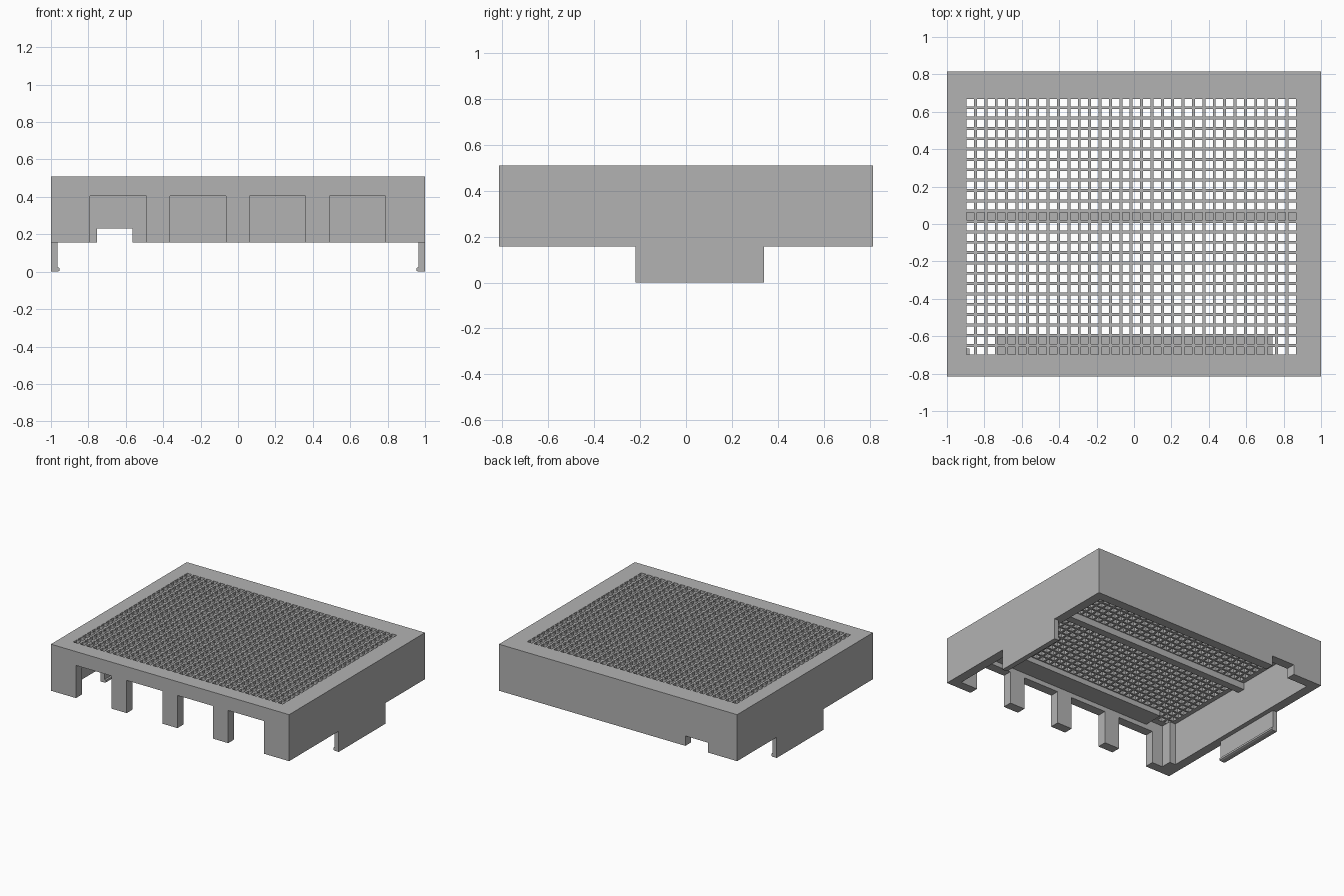
import bpy
import bmesh
from mathutils import Matrix, Vector

if "Cube" in bpy.data.objects:
    bpy.data.objects.remove(bpy.data.objects["Cube"], do_unlink=True)

grey = bpy.data.materials.new("plain grey")
grey.use_nodes = True
grey.diffuse_color = (0.45, 0.45, 0.45, 1)
grey.node_tree.nodes["Principled BSDF"].inputs["Base Color"].default_value = (0.45, 0.45, 0.45, 1)


def make(name, bm):
    bmesh.ops.recalc_face_normals(bm, faces=bm.faces)
    mesh = bpy.data.meshes.new(name)
    bm.to_mesh(mesh)
    bm.free()
    mesh.materials.append(grey)
    ob = bpy.data.objects.new(name, mesh)
    bpy.context.collection.objects.link(ob)
    return ob


def boxes(name, spans):
    """One mesh of boxes, each given by its low and high corner."""
    bm = bmesh.new()
    for low, high in spans:
        low, high = Vector(low), Vector(high)
        place = Matrix.Translation((low + high) / 2) @ Matrix.Diagonal((high - low).to_4d())
        bmesh.ops.create_cube(bm, size=1, matrix=place)
    return make(name, bm)


def profile_along_x(name, points, x0, x1, axes="yz"):
    """Extrude an outline of (y, z) points from x0 to x1."""
    bm = bmesh.new()
    face = bm.faces.new([bm.verts.new((x0, y, z)) for y, z in points])
    new = bmesh.ops.extrude_face_region(bm, geom=[face])["geom"]
    verts = [v for v in new if isinstance(v, bmesh.types.BMVert)]
    bmesh.ops.translate(bm, verts=verts, vec=(x1 - x0, 0, 0))
    return make(name, bm)


def cut(target, cutter):
    cutter.hide_render = True
    mod = target.modifiers.new("cut", "BOOLEAN")
    mod.operation, mod.solver, mod.object = "DIFFERENCE", "EXACT", cutter
    bpy.context.view_layer.objects.active = target
    bpy.ops.object.modifier_apply(modifier=mod.name)
    bpy.data.objects.remove(cutter, do_unlink=True)


D, TOP, RIM, CEIL = 0.815, 0.51, 0.157, 0.48
LEG0, LEG1 = -0.22, 0.34

# Outer shell with the side tabs in its outline
body = profile_along_x("housing", [(-D, TOP), (D, TOP), (D, RIM), (LEG1, RIM), (LEG1, 0),
                                   (LEG0, 0), (LEG0, RIM), (-D, RIM)], -1, 1)
cut(body, boxes("tab_gap_cutter", [((-0.965, -1, -1), (0.965, 1, RIM))]))
cut(body, boxes("cavity_cutter", [((-0.93, -0.745, 0.1), (0.93, 0.745, CEIL))]))

# Four front openings and the small rear notch
cut(body, boxes("window_cutter", [((-0.79 + 0.426 * i, -1, 0.1), (-0.49 + 0.426 * i, -0.7, 0.405))
                                  for i in range(4)]))
cut(body, boxes("notch_cutter", [((-0.755, 0.7, 0.1), (-0.565, 1, 0.232))]))

# Grid of square vents through the top
h = 0.02
centres = [(-0.875 + 0.05548 * i, -0.678 + 0.0553 * j) for i in range(32) for j in range(25)]
cut(body, boxes("vent_cutter", [((x - h, y - h, 0.45), (x + h, y + h, 0.55)) for x, y in centres]))

# Ribs under the top and the inner corner post
boxes("centre_rib", [((-0.93, 0.012, 0.43), (0.93, 0.07, CEIL))])
boxes("front_rib", [((-0.735, -0.745, 0.44), (0.74, -0.595, CEIL))])
boxes("corner_post", [((-0.93, -0.745, RIM), (-0.88, -0.665, CEIL))])

# Small catch along the inside foot of each tab
for side, name in ((1, "left_catch"), (-1, "right_catch")):
    catch = profile_along_x(name, [(LEG0, 0.005), (LEG1, 0.005), (LEG1, 0.02), (LEG0, 0.02)],
                            0.965 * side, 0.955 * side)
    for v in catch.data.vertices:
        if abs(v.co.x) > 0.96:
            v.co.z = 0 if v.co.z < 0.01 else 0.025
